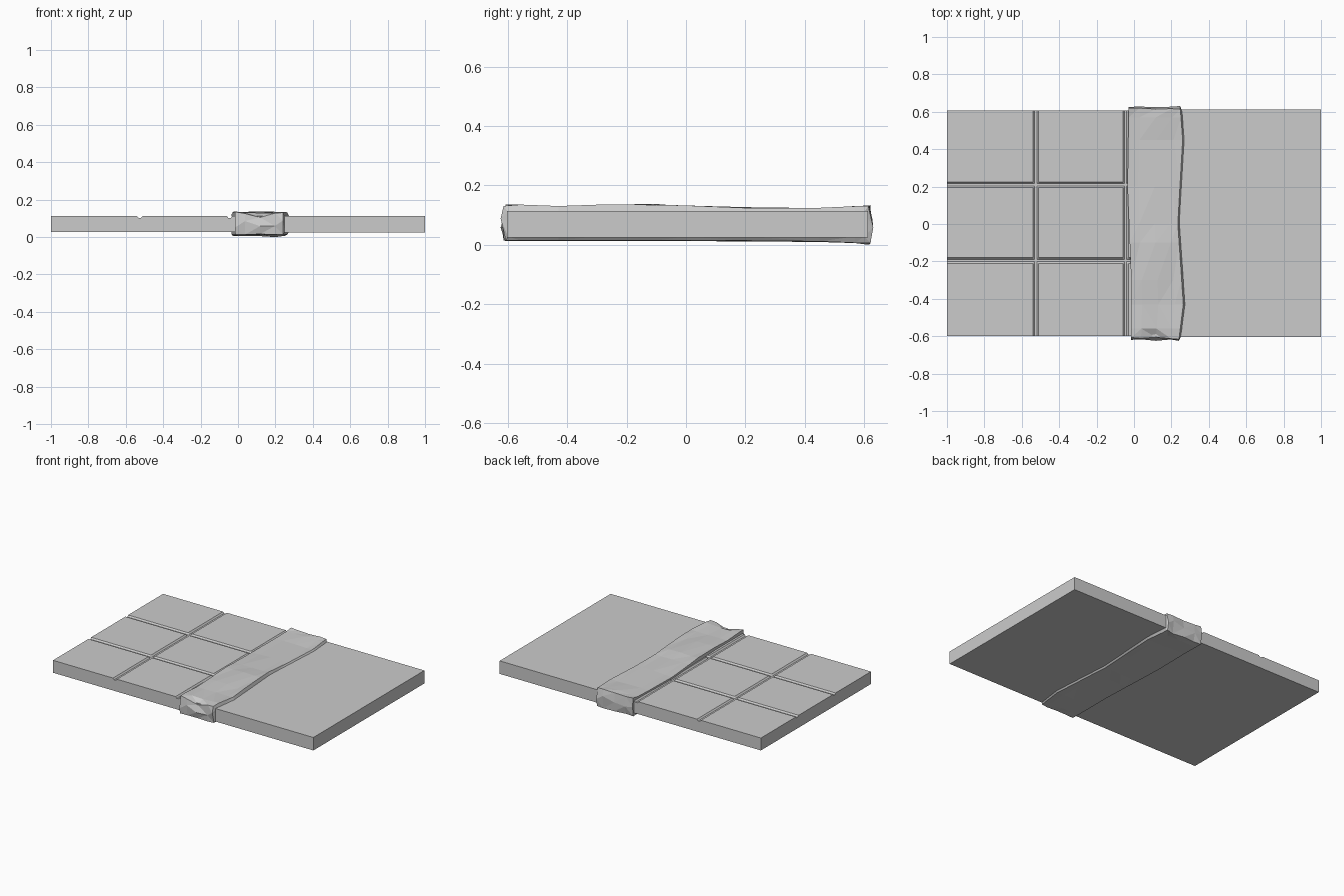
import bpy
import bmesh
import math
import random

random.seed(4)
cube = bpy.data.objects.get("Cube")
if cube:
    bpy.data.objects.remove(cube, do_unlink=True)

grey = bpy.data.materials.new("plain grey")
grey.use_nodes = True
grey.diffuse_color = (0.6, 0.6, 0.6, 1)
grey.node_tree.nodes["Principled BSDF"].inputs["Base Color"].default_value = (0.6, 0.6, 0.6, 1)


def finish(name, bm):
    bmesh.ops.recalc_face_normals(bm, faces=bm.faces[:])
    mesh = bpy.data.meshes.new(name)
    bm.to_mesh(mesh)
    bm.free()
    mesh.materials.append(grey)
    obj = bpy.data.objects.new(name, mesh)
    bpy.context.collection.objects.link(obj)
    return obj


def lerp_table(table, t):
    """Piecewise linear lookup in (position, value) pairs."""
    for (a, va), (b, vb) in zip(table, table[1:]):
        if t <= b:
            return va + (vb - va) * max(0, t - a) / (b - a)
    return table[-1][1]


# Bare half of the bar, with flat-bottomed grooves between the squares
TOP, BOTTOM, DEPTH = 0.112, 0.026, 0.01
GROOVE = ((-0.015, 0), (-0.006, DEPTH), (0.006, DEPTH), (0.015, 0))


def stations(start, grooves, end):
    cuts = [(g + off, d) for g in grooves for off, d in GROOVE]
    return [(start, 0)] + cuts + [(end, 0)]


xs = stations(-1, (-0.525, -0.045), 0.12)
ys = stations(-0.598, (-0.195, 0.21), 0.608)
bm = bmesh.new()
grid = [[bm.verts.new((x, y, TOP - max(dx, dy))) for y, dy in ys] for x, dx in xs]
for a, b in zip(grid, grid[1:]):
    for j in range(len(ys) - 1):
        bm.faces.new((a[j], b[j], b[j + 1], a[j + 1]))
new = bmesh.ops.extrude_face_region(bm, geom=bm.faces[:])["geom"]
for v in new:
    if isinstance(v, bmesh.types.BMVert):
        v.co.z = BOTTOM
finish("bare_bar", bm)

# Wrapped half of the bar
bm = bmesh.new()
bmesh.ops.create_cube(bm, size=1)
for v in bm.verts:
    v.co.x = 1 if v.co.x > 0 else 0.1
    v.co.y = 0.613 if v.co.y > 0 else -0.603
    v.co.z = 0.114 if v.co.z > 0 else 0.024
finish("wrapped_bar", bm)

# Crumpled wrapper edge: rings around the bar, lofted along x
left_edge = ((-0.62, -0.015), (-0.3, -0.015), (0.2, -0.035), (0.63, -0.028))
right_edge = ((-0.62, 0.25), (-0.43, 0.275), (0, 0.245), (0.45, 0.272), (0.63, 0.258))
top_height = ((-0.62, 0.134), (-0.4, 0.13), (-0.1, 0.136), (0.1, 0.124), (0.45, 0.123), (0.62, 0.131))
low_height = ((-0.62, 0.013), (0.4, 0.011), (0.62, 0.004))
Y_STEPS = (-0.61, -0.56, -0.43, -0.3, -0.1, 0, 0.2, 0.45, 0.57, 0.618)
section = [(y, "top") for y in Y_STEPS] + [(0.628, "side")]
section += [(y, "low") for y in reversed(Y_STEPS)] + [(-0.62, "side")]

# Each ring: position across the band, and whether it is tucked against the bar
RINGS = ((0, True), (0, False), (0.2, False), (0.5, False), (0.8, False), (0.96, False), (1, True))
bm = bmesh.new()
rings = []
for t, tucked in RINGS:
    ring = []
    for y, part in section:
        x0, x1 = lerp_table(left_edge, y), lerp_table(right_edge, y)
        x = x0 + (x1 - x0) * t
        if part == "top":
            z = lerp_table(top_height, y) + random.uniform(-0.004, 0.003)
            z = 0.109 if tucked else z
        elif part == "low":
            z = lerp_table(low_height, y) + random.uniform(0, 0.003)
            z = 0.028 if tucked else z
        else:
            z = 0.07 + random.uniform(-0.02, 0.02)
        if abs(y) > 0.6:
            y = math.copysign(0.6, y) if tucked else y + random.uniform(-0.005, 0.004)
        ring.append(bm.verts.new((x, y, z)))
    rings.append(ring)
for a, b in zip(rings, rings[1:]):
    for i in range(len(section)):
        j = (i + 1) % len(section)
        bm.faces.new((a[i], a[j], b[j], b[i]))
# Dents where the paper folds over the front
for ring, dent in zip(rings[2:5], (0.006, 0.03, 0.002)):
    ring[0].co.z -= dent
bmesh.ops.triangulate(bm, faces=bm.faces[:])
finish("wrapper_edge", bm)

# Rest the lowest crease on the ground
wrapper = bpy.data.objects["wrapper_edge"]
lowest = min(v.co.z for v in wrapper.data.vertices)
for v in wrapper.data.vertices:
    if v.co.z == lowest:
        v.co.z = 0
